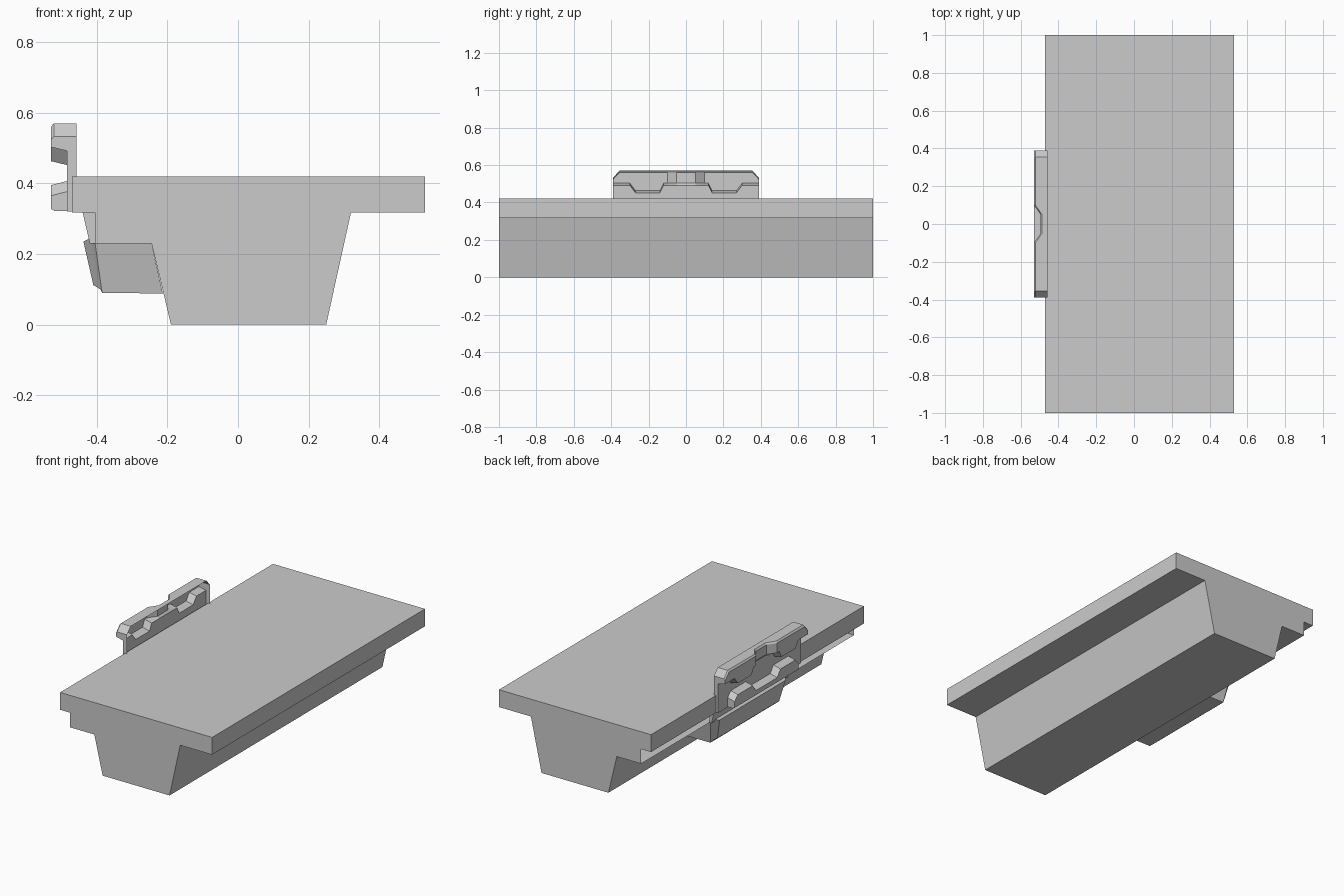
import bpy, bmesh

if "Cube" in bpy.data.objects:
    bpy.data.objects.remove(bpy.data.objects["Cube"])


def make(name, loops, caps=True, closed=True, skip=()):
    """Bridge equal-length loops of points; skip lists profile edges left open."""
    bm = bmesh.new()
    rows = [[bm.verts.new(p) for p in loop] for loop in loops]
    n = len(rows[0])
    for a, b in zip(rows, rows[1:]):
        for i in range(n if closed else n - 1):
            if i not in skip:
                j = (i + 1) % n
                bm.faces.new((a[i], a[j], b[j], b[i]))
    if caps:
        bm.faces.new(rows[0])
        bm.faces.new(rows[-1][::-1])
    bmesh.ops.recalc_face_normals(bm, faces=bm.faces)
    mesh = bpy.data.meshes.new(name)
    bm.to_mesh(mesh)
    bm.free()
    obj = bpy.data.objects.new(name, mesh)
    bpy.context.collection.objects.link(obj)
    return obj


def prism(name, profile, half, skip=()):
    return make(name, [[(x, y, z) for x, z in profile] for y in (-half, half)], skip=skip)


def mirrored(stations):
    """Stations run from the outer end to the middle; repeat them on +y."""
    return stations + [(-s[0], *s[1:]) for s in reversed(stations)]


# Slab with tapered body, the short side under the left overhang is open
prism("slab_body", [(-0.19, 0), (0.25, 0), (0.32, 0.317), (0.53, 0.317), (0.53, 0.42),
                    (-0.47, 0.42), (-0.47, 0.317), (-0.405, 0.317), (-0.405, 0.23),
                    (-0.245, 0.23)], 1.0, skip=(7,))

# Upright clip: open-backed pressed shell (y, top z, outer x, lip z)
BACK, PLATE = -0.457, -0.484
upper = mirrored([(-0.39, 0.533, -0.53, 0.503), (-0.355, 0.57, -0.53, 0.503),
                  (-0.30, 0.57, -0.53, 0.503), (-0.27, 0.57, -0.53, 0.463),
                  (-0.14, 0.57, -0.53, 0.463), (-0.12, 0.57, -0.53, 0.503),
                  (-0.10, 0.57, -0.53, 0.503), (-0.05, 0.57, -0.495, 0.503)])
make("upright_clip", [[(BACK, y, t), (x + 0.008, y, t), (x, y, t - 0.01), (x, y, b),
                       (PLATE, y, b - 0.011), (PLATE, y, 0.32), (BACK, y, 0.32)]
                      for y, t, x, b in upper], closed=False)

# Lower ridge on the clip plate, dipped in the middle (y, top z)
ridge = mirrored([(-0.30, 0.365), (-0.27, 0.395), (-0.13, 0.395), (-0.10, 0.355)])
make("clip_ridge", [[(PLATE, y, t + 0.012), (-0.53, y, t), (-0.53, y, 0.328),
                     (-0.52, y, 0.322), (PLATE, y, 0.322)] for y, t in ridge], closed=False)

# Sloped strip joining the clip to the lower box
prism("clip_strip", [(-0.44, 0.317), (-0.405, 0.317), (-0.405, 0.23), (-0.42, 0.23)], 0.36)

# Tapered box under the ledge: rings of (top x, top z, bottom x, bottom z, top half y, bottom half y)
rings = [(-0.245, 0.23, -0.213, 0.088, 0.35, 0.32),
         (-0.405, 0.23, -0.385, 0.09, 0.35, 0.32),
         (-0.418, 0.245, -0.39, 0.10, 0.34, 0.31),
         (-0.438, 0.235, -0.41, 0.112, 0.31, 0.29)]
make("lower_box", [[(tx, -ty, tz), (tx, ty, tz), (bx, by, bz), (bx, -by, bz)]
                   for tx, tz, bx, bz, ty, by in rings])
